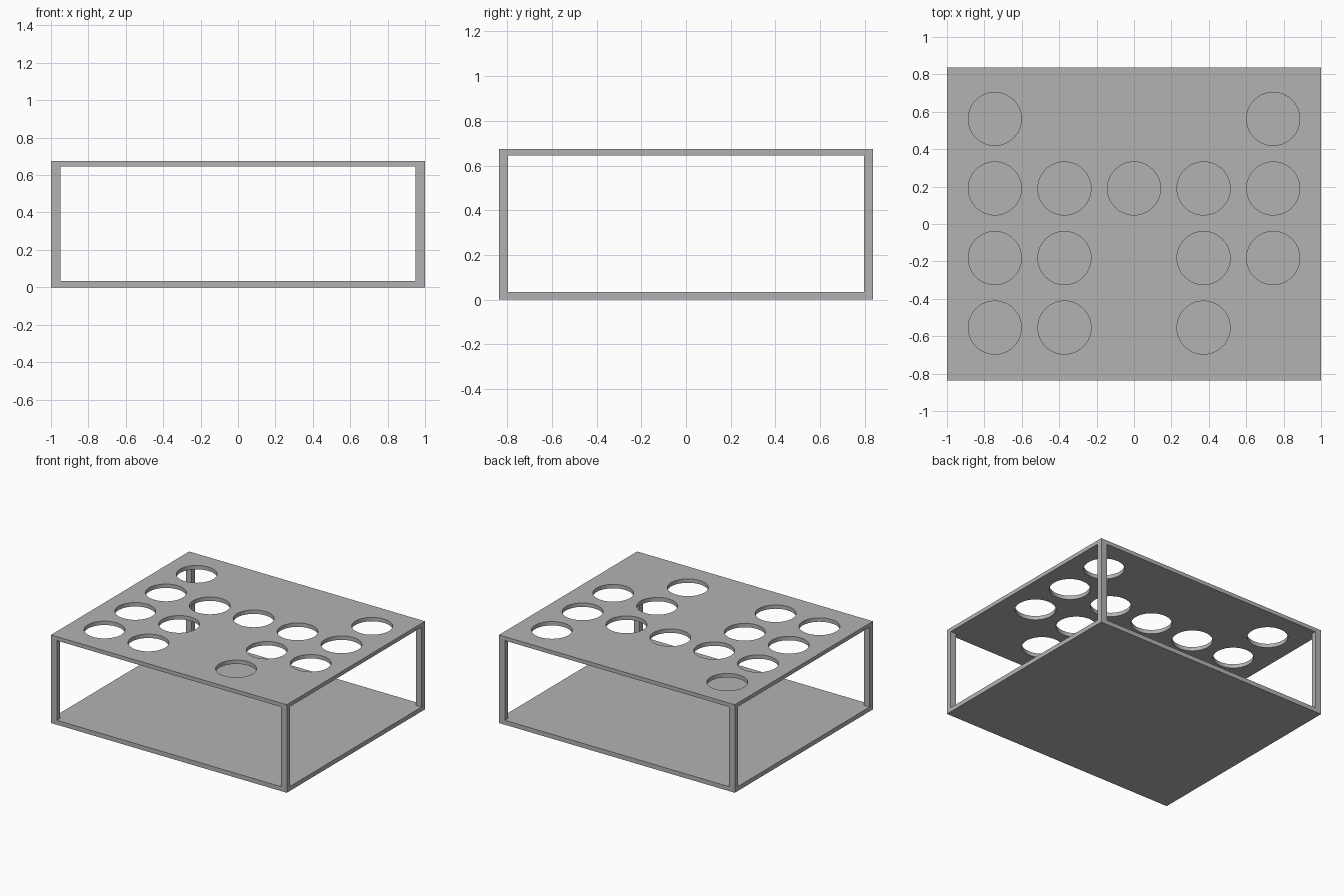
import bpy
import bmesh
from mathutils import Matrix, Vector

default = bpy.data.objects.get("Cube")
if default:
    bpy.data.objects.remove(default, do_unlink=True)

# Overall size, plate and post thickness, hole layout
W, D, H = 2.0, 1.674, 0.675
PLATE = 0.034
TOP_UNDER = H - 0.03
POST_X, POST_Y = 0.05, 0.041
RADIUS, PITCH = 0.142, 0.372
ROWS = ["o...o", "ooooo", "oo.oo", "oo.o."]  # back to front

grey = bpy.data.materials.new("grey plastic")
grey.use_nodes = True
colour = (0.45, 0.45, 0.45, 1)
grey.diffuse_color = colour
grey.node_tree.nodes["Principled BSDF"].inputs["Base Color"].default_value = colour


def mesh_object(name, bm):
    mesh = bpy.data.meshes.new(name)
    bm.to_mesh(mesh)
    bm.free()
    mesh.materials.append(grey)
    obj = bpy.data.objects.new(name, mesh)
    bpy.context.collection.objects.link(obj)
    return obj


def box(name, x, y, z0, z1):
    bm = bmesh.new()
    centre = Matrix.Translation(Vector((0, 0, (z0 + z1) / 2)))
    size = Matrix.Diagonal((x, y, z1 - z0, 1))
    bmesh.ops.create_cube(bm, size=1, matrix=centre @ size)
    return mesh_object(name, bm)


# Solid block, hollowed by one opening in each direction to leave corner posts
rack = box("rack_frame", W, D, 0, H)
cutters = [
    box("front_opening_cutter", W - 2 * POST_X, D + 1, PLATE, TOP_UNDER),
    box("side_opening_cutter", W + 1, D - 2 * POST_Y, PLATE, TOP_UNDER),
]

# Round holes through the top plate only
bm = bmesh.new()
for r, row in enumerate(ROWS):
    for c, mark in enumerate(row):
        if mark == "o":
            spot = Vector(((c - 2) * PITCH, 0.562 - r * PITCH, H))
            bmesh.ops.create_cone(bm, cap_ends=True, segments=64, radius1=RADIUS,
                                  radius2=RADIUS, depth=0.2,
                                  matrix=Matrix.Translation(spot))
cutters.append(mesh_object("top_holes_cutter", bm))

# Apply the cuts, then discard the cutters
bpy.context.view_layer.objects.active = rack
for cutter in cutters:
    cutter.hide_render = True
    mod = rack.modifiers.new(cutter.name, "BOOLEAN")
    mod.operation = "DIFFERENCE"
    mod.solver = "EXACT"
    mod.object = cutter
    bpy.ops.object.modifier_apply(modifier=mod.name)
    bpy.data.objects.remove(cutter, do_unlink=True)

# Smooth hole walls with crisp edges
bpy.ops.object.select_all(action="DESELECT")
rack.select_set(True)
bpy.ops.object.shade_smooth_by_angle(angle=0.6)
